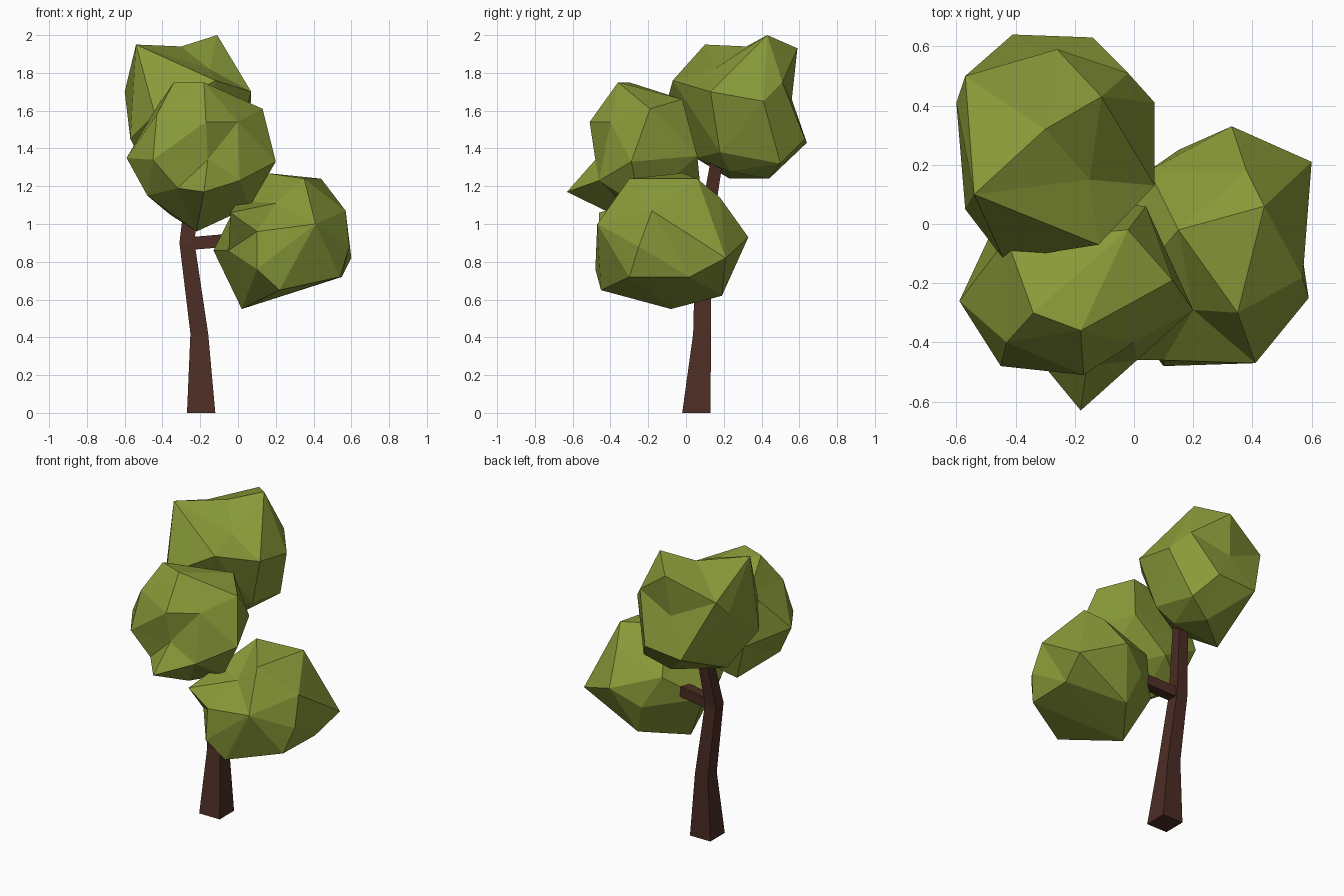
import bpy, bmesh
from mathutils import Vector


def material(name, rgb):
    m = bpy.data.materials.new(name)
    m.diffuse_color = (*rgb, 1)
    return m


LEAF = material("leaf_green", (0.25, 0.32, 0.04))
BARK = material("bark_brown", (0.072, 0.026, 0.018))


def finish(bm, name, mat):
    bmesh.ops.recalc_face_normals(bm, faces=bm.faces)
    me = bpy.data.meshes.new(name)
    bm.to_mesh(me)
    bm.free()
    me.materials.append(mat)
    ob = bpy.data.objects.new(name, me)
    bpy.context.collection.objects.link(ob)
    return ob


def foliage(name, centre, corners):
    """Faceted clump: skin the corner directions on a sphere, then pull each to its corner."""
    c = Vector(centre)
    bm = bmesh.new()
    target = {}
    for p in corners:
        v = bm.verts.new((Vector(p) - c).normalized())
        target[v] = Vector(p)
    bmesh.ops.convex_hull(bm, input=list(bm.verts))
    for v in bm.verts:
        v.co = target[v]
    return finish(bm, name, LEAF)


def limb(name, rings, side, up):
    """Square tapered limb through (centre, half width) rings."""
    side, up = Vector(side), Vector(up)
    bm = bmesh.new()
    loops = []
    for c, h in rings:
        loops.append([bm.verts.new(Vector(c) + side * a * h + up * b * h)
                      for a, b in ((-1, -1), (1, -1), (1, 1), (-1, 1))])
    for lo, hi in zip(loops, loops[1:]):
        for i in range(4):
            j = (i + 1) % 4
            bm.faces.new((lo[i], lo[j], hi[j], hi[i]))
    bm.faces.new(loops[0])
    bm.faces.new(loops[-1])
    return finish(bm, name, BARK)


# Trunk: bends twice and leans back into the top clump
limb("trunk", [((-0.195, 0.055, 0), 0.075), ((-0.205, 0.085, 0.42), 0.047),
               ((-0.27, 0.09, 0.9), 0.04), ((-0.225, 0.165, 1.35), 0.032)],
     (1, 0, 0), (0, 1, 0))

# Branch: runs sideways into the low clump
limb("branch", [((-0.27, 0.09, 0.895), 0.034), ((0.02, 0.06, 0.92), 0.034)],
     (0, 1, 0), (0, 0, 1))

# Top clump, at the back left
foliage("top_foliage", (-0.26, 0.27, 1.6), [
    (-0.11, 0.43, 2.0), (-0.54, 0.10, 1.95), (-0.26, 0.59, 1.93), (-0.30, 0.32, 1.94),
    (-0.15, 0.15, 1.82), (-0.12, -0.07, 1.76), (0.07, 0.13, 1.70), (0.07, 0.41, 1.65),
    (-0.02, 0.51, 1.75), (-0.41, 0.64, 1.43), (-0.14, 0.63, 1.45), (-0.60, 0.41, 1.70),
    (-0.57, 0.05, 1.45), (-0.44, -0.12, 1.58), (-0.20, 0.44, 1.24), (-0.46, 0.23, 1.24),
    (-0.04, 0.50, 1.32), (-0.28, 0.05, 1.35), (-0.02, 0.18, 1.38), (-0.57, 0.50, 1.80),
    (-0.28, 0.56, 1.66), (-0.12, 0.23, 1.28)])

# Middle clump, at the front, with one spike
foliage("middle_foliage", (-0.2, -0.2, 1.36), [
    (-0.18, -0.36, 1.75), (-0.34, -0.30, 1.75), (-0.17, -0.51, 1.54), (-0.59, -0.26, 1.35),
    (-0.45, -0.48, 1.34), (0.00, -0.40, 1.54), (0.20, -0.29, 1.33), (0.13, -0.19, 1.61),
    (-0.02, -0.02, 1.66), (-0.18, -0.63, 1.17), (-0.16, -0.48, 1.34), (-0.48, -0.30, 1.15),
    (-0.22, -0.20, 0.96), (0.06, -0.24, 1.09), (-0.43, -0.05, 1.62), (0.01, -0.46, 1.23),
    (0.04, 0.06, 1.36), (-0.45, 0.04, 1.30), (-0.18, 0.08, 1.15), (-0.36, -0.02, 1.05),
    (-0.43, -0.40, 1.58), (-0.32, -0.46, 1.19)])

# Low clump, on the right
foliage("low_foliage", (0.24, -0.07, 0.92), [
    (0.60, 0.21, 0.82), (0.33, 0.33, 0.93), (0.59, -0.25, 0.88), (0.57, -0.18, 1.07),
    (0.41, -0.47, 1.00), (0.10, -0.48, 0.76), (0.02, -0.08, 0.55), (0.55, 0.02, 0.72),
    (0.22, -0.45, 0.65), (0.35, -0.30, 1.24), (0.44, 0.06, 1.24), (0.38, 0.18, 1.14),
    (0.15, -0.02, 1.27), (-0.13, 0.0, 0.86), (0.15, 0.25, 0.82), (0.05, 0.18, 1.02),
    (0.22, 0.19, 0.62), (0.20, -0.29, 1.11), (0.10, -0.46, 0.96), (-0.04, -0.46, 1.06),
    (0.54, -0.30, 0.72), (-0.05, -0.29, 0.86), (0.0, -0.2, 1.12)])
